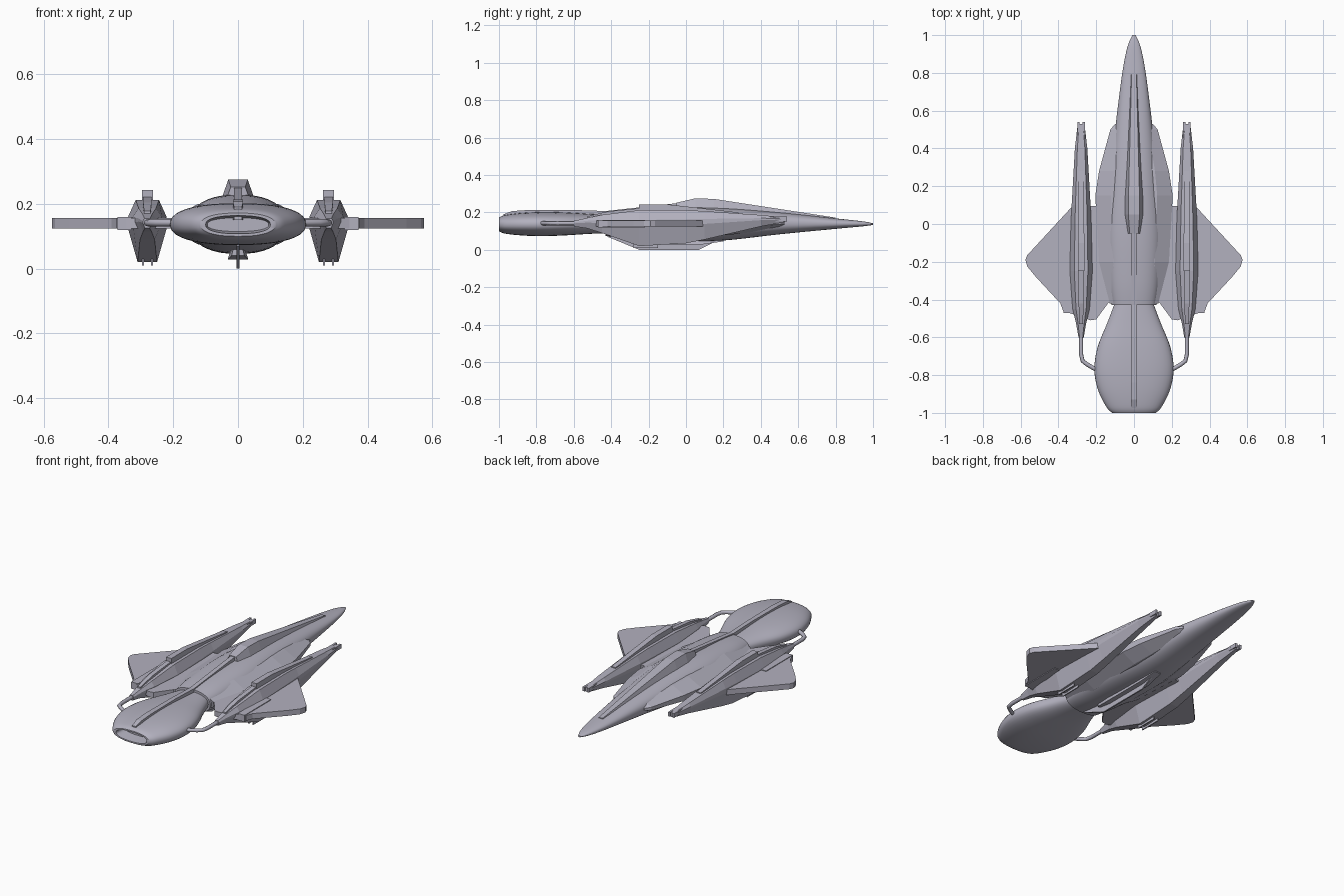
import bpy, bmesh, math

old = bpy.data.objects.get("Cube")
if old:
    bpy.data.objects.remove(old, do_unlink=True)

hull_grey = bpy.data.materials.new("hull grey")
hull_grey.use_nodes = True
colour = (0.45, 0.44, 0.52, 1)
hull_grey.diffuse_color = colour
hull_grey.node_tree.nodes["Principled BSDF"].inputs["Base Color"].default_value = colour


def finish(name, bm, smooth=None):
    """Turn a bmesh into a named, coloured object."""
    bmesh.ops.recalc_face_normals(bm, faces=bm.faces[:])
    mesh = bpy.data.meshes.new(name)
    bm.to_mesh(mesh)
    bm.free()
    mesh.materials.append(hull_grey)
    obj = bpy.data.objects.new(name, mesh)
    bpy.context.collection.objects.link(obj)
    if smooth:
        bpy.ops.object.select_all(action="DESELECT")
        obj.select_set(True)
        bpy.context.view_layer.objects.active = obj
        bpy.ops.object.shade_smooth_by_angle(angle=math.radians(smooth))
    return obj


def loft(name, sections, profile, x=0, smooth=None):
    """Skin rings along y; a section is (y, half width, bottom, top)."""
    bm = bmesh.new()
    rings = []
    for y, half, low, high in sections:
        rings.append([bm.verts.new((x + half * u, y, low + (high - low) * (v + 1) / 2))
                      for u, v in profile])
    count = len(profile)
    for a, b in zip(rings, rings[1:]):
        for i in range(count):
            j = (i + 1) % count
            bm.faces.new((a[i], a[j], b[j], b[i]))
    bm.faces.new(rings[0])
    bm.faces.new(rings[-1])
    return finish(name, bm, smooth)


def plate(name, outline, low, high):
    """Extrude a plan outline upwards."""
    bm = bmesh.new()
    base = bm.faces.new([bm.verts.new((x, y, low)) for x, y in outline])
    top = bmesh.ops.extrude_face_region(bm, geom=[base])["geom"]
    bmesh.ops.translate(bm, vec=(0, 0, high - low),
                        verts=[v for v in top if isinstance(v, bmesh.types.BMVert)])
    return finish(name, bm)


def box(name, x, half, front, back, low, high):
    return loft(name, [(front, half, low, high), (back, half, low, high)], SQUARE, x)


def flow(keys, steps=5):
    """Smooth curve through the key sections."""
    pts = [keys[0]] + keys + [keys[-1]]
    out = []
    for p, a, b, n in zip(pts, pts[1:], pts[2:], pts[3:]):
        for i in range(steps):
            t = i / steps
            out.append([c + t * (d - q) / 2 + t * t * (q - 2.5 * c + 2 * d - m / 2)
                        + t ** 3 * (1.5 * (c - d) + (m - q) / 2)
                        for q, c, d, m in zip(p, a, b, n)])
    return out + [keys[-1]]


def oval(power, count=40):
    """Rounded cross-section, squarer for a smaller power."""
    ring = []
    for i in range(count):
        a = math.tau * i / count
        c, s = math.cos(a), math.sin(a)
        ring.append((math.copysign(abs(c) ** power, c), math.copysign(abs(s) ** power, s)))
    return ring


SQUARE = [(-1, -1), (1, -1), (1, 1), (-1, 1)]
RIDGE = [(-1, -1), (1, -1), (0.5, 1), (-0.5, 1)]
POD = [(-0.5, -1), (0.5, -1), (1, 0.1), (1, 0.45), (0.6, 1), (-0.6, 1), (-1, 0.45), (-1, 0.1)]
HEXAGON = [(-0.6, -1), (0.6, -1), (1, -0.3), (1, 0.3), (0.6, 1), (-0.6, 1), (-1, 0.3), (-1, -0.3)]

# Forward head with a recessed mouth
head = flow([(-1, 0.115, 0.1, 0.172), (-0.97, 0.145, 0.087, 0.185), (-0.88, 0.19, 0.077, 0.197),
             (-0.77, 0.21, 0.073, 0.202), (-0.65, 0.192, 0.077, 0.2), (-0.52, 0.14, 0.085, 0.192),
             (-0.4, 0.095, 0.09, 0.185)])
mouth = [(-0.93, 0.095, 0.115, 0.157), (-1, 0.1, 0.108, 0.164)]
loft("head", mouth + head, oval(0.85), smooth=40)

# Long tapering fuselage
body = flow([(-0.43, 0.118, 0.075, 0.2), (-0.3, 0.137, 0.06, 0.215), (-0.05, 0.15, 0.047, 0.228),
             (0.2, 0.132, 0.05, 0.224), (0.5, 0.1, 0.083, 0.2), (0.8, 0.062, 0.112, 0.168),
             (0.94, 0.034, 0.125, 0.153), (1, 0.008, 0.133, 0.142)])
collar = [(-0.43, 0.09, 0.095, 0.18)]
loft("fuselage", collar + body, oval(0.85), smooth=40)

# Angular shoulders beside the fuselage
loft("fuselage_shoulders", [(-0.42, 0.13, 0.09, 0.19), (-0.2, 0.185, 0.075, 0.2),
                            (0.15, 0.205, 0.075, 0.2), (0.28, 0.185, 0.085, 0.195),
                            (0.5, 0.125, 0.115, 0.175), (0.53, 0.1, 0.125, 0.165)], HEXAGON)

# Dorsal fin with side rails, and the narrow spine ahead of it
loft("dorsal_fin", [(-0.05, 0.045, 0.19, 0.252), (0.05, 0.06, 0.19, 0.275),
                    (0.15, 0.058, 0.19, 0.272), (0.8, 0.025, 0.14, 0.172)], RIDGE)
loft("body_spine", [(-0.44, 0.013, 0.17, 0.206), (-0.04, 0.013, 0.19, 0.25)], SQUARE)
loft("head_spine", [(-0.975, 0.012, 0.15, 0.19), (-0.93, 0.016, 0.15, 0.207),
                    (-0.84, 0.016, 0.15, 0.213), (-0.6, 0.013, 0.15, 0.213),
                    (-0.42, 0.013, 0.15, 0.207)], SQUARE)

# Ventral keel
loft("keel_base", [(-0.28, 0.02, 0.04, 0.08), (-0.2, 0.032, 0.028, 0.08),
                   (0.08, 0.032, 0.028, 0.08), (0.2, 0.02, 0.045, 0.08)], RIDGE)
loft("keel_blade", [(-0.42, 0.004, 0.07, 0.1), (-0.25, 0.004, 0, 0.1),
                    (0.07, 0.004, 0, 0.1), (0.15, 0.004, 0.04, 0.1)], SQUARE)

for side, s in (("left", 1), ("right", -1)):
    px = 0.28 * s

    # Swept wing
    outline = [(0.1, 0.1), (0.33, 0.09), (0.565, -0.165), (0.575, -0.19), (0.565, -0.225),
               (0.52, -0.28), (0.39, -0.42), (0.375, -0.46), (0.33, -0.475), (0.23, -0.51),
               (0.2, -0.505), (0.13, -0.41)]
    plate(side + "_wing", [(x * s, y) for x, y in outline], 0.124, 0.156)
    box(side + "_wing_rail", 0.35 * s, 0.022, -0.47, -0.22, 0.12, 0.16)

    # Faceted pod
    loft(side + "_pod", [(-0.6, 0.014, 0.125, 0.155), (-0.53, 0.026, 0.115, 0.17),
                         (-0.45, 0.045, 0.09, 0.187), (-0.25, 0.06, 0.02, 0.212),
                         (0, 0.054, 0.035, 0.212), (0.1, 0.05, 0.055, 0.207),
                         (0.4, 0.033, 0.125, 0.186), (0.53, 0.018, 0.148, 0.174)], POD, px)
    loft(side + "_pod_blade", [(-0.25, 0.017, 0.19, 0.243), (-0.1, 0.017, 0.19, 0.243),
                               (0.28, 0.014, 0.17, 0.2)], SQUARE, px)
    loft(side + "_pod_nose_ridge", [(-0.53, 0.01, 0.14, 0.178), (-0.42, 0.013, 0.15, 0.205),
                                    (-0.25, 0.013, 0.15, 0.222)], SQUARE, px)
    for n, d in (("inner", -1), ("outer", 1)):
        dx = px + d * s * 0.014
        box(f"{side}_{n}_tail_prong", dx, 0.006, 0.45, 0.54, 0.152, 0.177)
        box(f"{side}_{n}_pod_gun", dx, 0.003, -0.28, -0.15, 0.01, 0.04)

    # Bent arm joining pod and head
    curve = bpy.data.curves.new(side + "_arm", "CURVE")
    curve.dimensions = "3D"
    curve.bevel_depth = 0.011
    curve.bevel_resolution = 2
    path = curve.splines.new("POLY")
    points = [(0.28, -0.57), (0.28, -0.69), (0.272, -0.725), (0.25, -0.742), (0.22, -0.76), (0.18, -0.78)]
    path.points.add(len(points) - 1)
    for p, (x, y) in zip(path.points, points):
        p.co = (x * s, y, 0.142, 1)
    curve.materials.append(hull_grey)
    bpy.context.collection.objects.link(bpy.data.objects.new(side + "_arm", curve))
